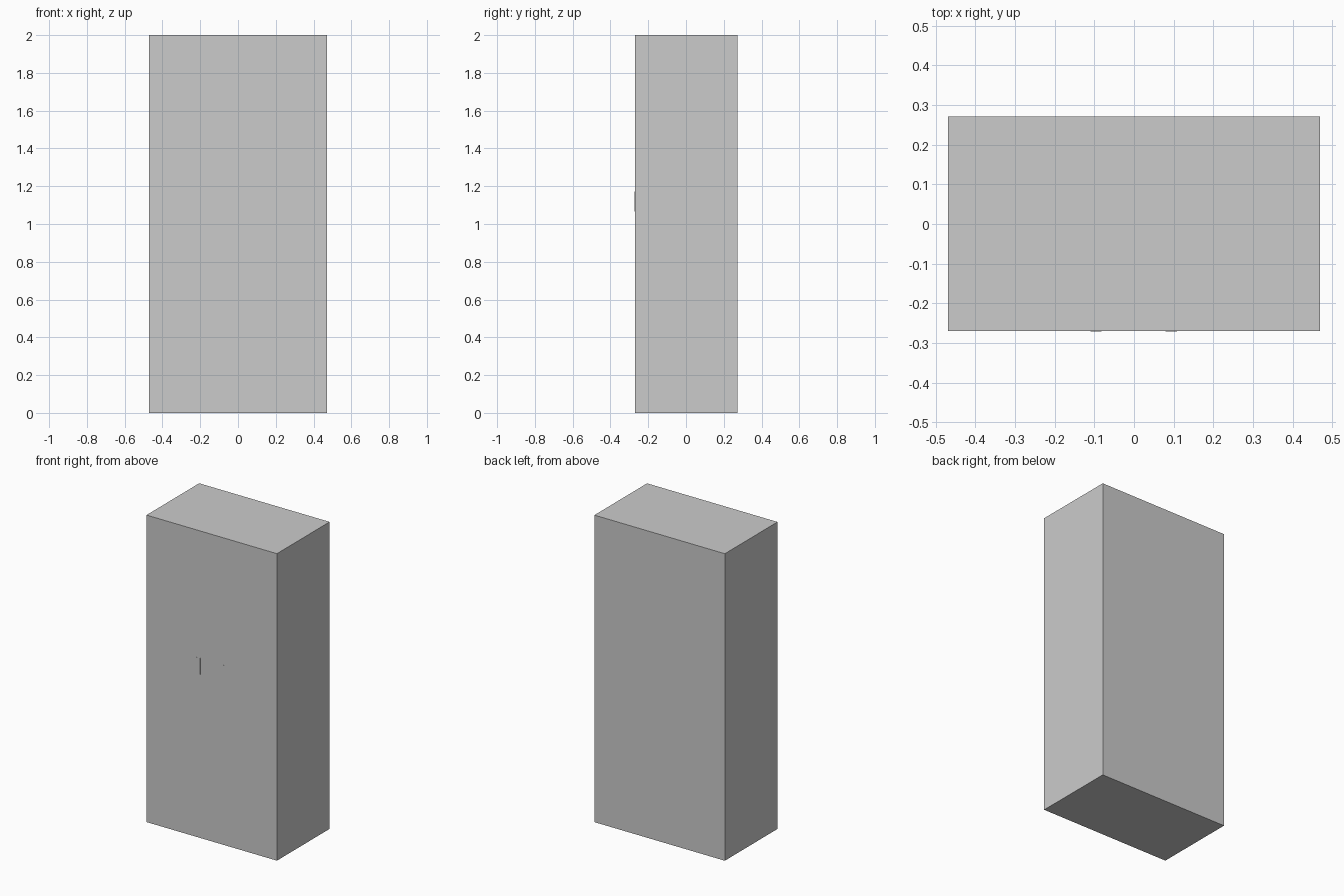
import bpy

if "Cube" in bpy.data.objects:
    bpy.data.objects.remove(bpy.data.objects["Cube"])

W, D, H = 0.94, 0.543, 2.0
PLATE = 0.001  # how far the handle plates stand proud


def box(name, x, y, z):
    """Box from (min, max) ranges on each axis."""
    bpy.ops.mesh.primitive_cube_add(size=1)
    ob = bpy.context.object
    ob.name = name
    ob.location = [(a + b) / 2 for a, b in (x, y, z)]
    ob.scale = [b - a for a, b in (x, y, z)]
    bpy.ops.object.transform_apply(location=True, rotation=False, scale=True)
    return ob


# Plain cabinet body
box("cabinet_body", (-W / 2, W / 2), (-D / 2 + PLATE, D / 2), (0, H))

# Two slim, nearly flush handle plates on the front
for side, cx in (("left", -0.096), ("right", 0.094)):
    box(side + "_handle", (cx - 0.014, cx + 0.014),
        (-D / 2, -D / 2 + PLATE), (1.066, 1.171))
